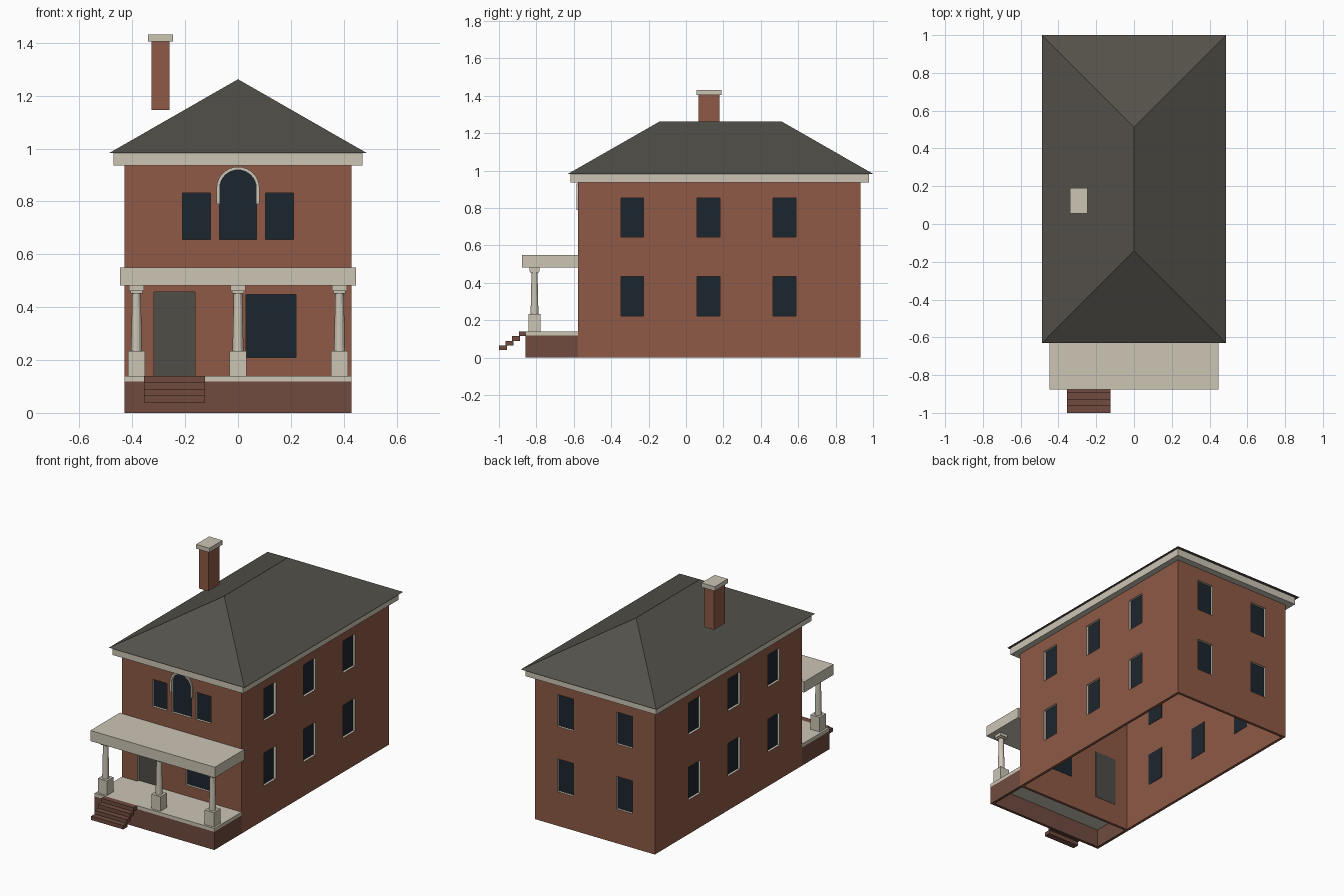
import bpy, bmesh, math
from mathutils import Matrix, Vector

cube = bpy.data.objects.get("Cube")
if cube:
    bpy.data.objects.remove(cube, do_unlink=True)


def material(name, rgb):
    lin = [((c / 255 + 0.055) / 1.055) ** 2.4 for c in rgb] + [1]
    m = bpy.data.materials.new(name)
    m.use_nodes = True
    m.diffuse_color = lin
    bsdf = m.node_tree.nodes["Principled BSDF"]
    bsdf.inputs["Base Color"].default_value = lin
    bsdf.inputs["Roughness"].default_value = 0.9
    return m


BRICK = material("brick", (142, 90, 70))
DARK_BRICK = material("dark brick", (112, 75, 63))
CREAM = material("cream trim", (204, 197, 181))
SLATE = material("slate roof", (84, 81, 74))
GLASS = material("window glass", (28, 38, 46))
DOOR = material("door grey", (78, 77, 70))


def box(bm, lo, hi):
    lo, hi = Vector(lo), Vector(hi)
    mat = Matrix.Translation((lo + hi) / 2) @ Matrix.Diagonal((hi - lo).to_4d())
    mat[3][3] = 1
    bmesh.ops.create_cube(bm, size=1, matrix=mat)


def prism(bm, outline, y0, y1):
    """Extrude an x-z outline along y."""
    face = bm.faces.new([bm.verts.new((x, y0, z)) for x, z in outline])
    ext = bmesh.ops.extrude_face_region(bm, geom=[face], use_keep_orig=True)
    verts = [g for g in ext["geom"] if isinstance(g, bmesh.types.BMVert)]
    bmesh.ops.translate(bm, verts=verts, vec=(0, y1 - y0, 0))


def finish(name, bm, *mats, index=0):
    bmesh.ops.recalc_face_normals(bm, faces=bm.faces)
    for f in bm.faces:
        f.material_index = index
    me = bpy.data.meshes.new(name)
    bm.to_mesh(me)
    bm.free()
    ob = bpy.data.objects.new(name, me)
    bpy.context.collection.objects.link(ob)
    for m in mats:
        me.materials.append(m)
    return ob


def block(name, lo, hi, *mats):
    bm = bmesh.new()
    box(bm, lo, hi)
    return finish(name, bm, *mats)


def cut(target, cutter):
    mod = target.modifiers.new("cut", "BOOLEAN")
    mod.operation, mod.solver, mod.object = "DIFFERENCE", "EXACT", cutter
    bpy.context.view_layer.objects.active = target
    bpy.ops.object.modifier_apply(modifier=mod.name)
    bpy.data.objects.remove(cutter, do_unlink=True)


# House shell, open underneath
W, FRONT, BACK, T = 0.43, -0.578, 0.934, 0.018
walls = block("brick_walls", (-W, FRONT, 0), (W, BACK, 0.96), BRICK, CREAM)
cut(walls, block("room_cutter", (T - W, FRONT + T, -0.1),
                 (W - T, BACK - T, 0.93), BRICK, CREAM))

# Openings: wall, centre along the wall, width, bottom, top
UPPER, LOWER = (0.645, 0.853), (0.222, 0.435)
windows = [("front", 0.125, 0.19, 0.21, 0.447)]
windows += [("front", s * 0.157, 0.106, 0.655, 0.832) for s in (-1, 1)]
for rows in (UPPER, LOWER):
    windows += [(side, y, 0.122, *rows) for side in ("left", "right")
                for y in (-0.287, 0.121, 0.527)]
    windows += [("back", s * 0.212, 0.115, *rows) for s in (-1, 1)]
door = ("front", -0.24, 0.156, 0.14, 0.458)


def opening(bm, spec, out, inn):
    """Box over an opening from `out` outside the wall to `inn` inside it."""
    wall, c, w, z0, z1 = spec
    plane, sign = {"front": (FRONT, -1), "back": (BACK, 1),
                   "left": (W, 1), "right": (-W, -1)}[wall]
    d = sorted((plane + sign * out, plane - sign * inn))
    u = (c - w / 2, c + w / 2)
    pair = zip(u, d) if wall in ("front", "back") else zip(d, u)
    (x0, y0), (x1, y1) = pair
    box(bm, (x0, y0, z0), (x1, y1, z1))


def arch(r, bottom, spring=0.85, n=16):
    top = [(r * math.cos(math.pi * i / n), spring + r * math.sin(math.pi * i / n))
           for i in range(n + 1)]
    return [(r, bottom)] + top + [(-r, bottom)]


bm = bmesh.new()
for spec in windows + [door]:
    opening(bm, spec, 0.05, 0.05)
prism(bm, arch(0.07, 0.655), FRONT - 0.05, FRONT + 0.05)
cut(walls, finish("opening_cutter", bm, BRICK, CREAM, index=1))

# Panes and door set at the back of each opening
bm = bmesh.new()
for spec in windows:
    opening(bm, spec, -T + 0.003, T + 0.002)
prism(bm, arch(0.07, 0.655), FRONT + T - 0.003, FRONT + T + 0.002)
finish("window_panes", bm, GLASS)
bm = bmesh.new()
opening(bm, door, -T + 0.003, T + 0.002)
finish("front_door", bm, DOOR)

# Trim around the arched window
bm = bmesh.new()
prism(bm, arch(0.081, 0.79) + arch(0.069, 0.79)[::-1], FRONT - 0.008, FRONT + 0.004)
finish("arch_trim", bm, CREAM)

# Eaves and hip roof
block("eaves_band", (-0.47, -0.618, 0.936), (0.47, 0.978, 0.985), CREAM)
bm = bmesh.new()
eave = [bm.verts.new((x, y, 0.983)) for x, y in
        ((-0.487, -0.63), (0.487, -0.63), (0.487, 1), (-0.487, 1))]
ridge = [bm.verts.new((0, y, 1.262)) for y in (-0.142, 0.512)]
a, b, c, d = eave
for f in ((a, b, ridge[0]), (b, c, ridge[1], ridge[0]), (c, d, ridge[1]),
          (d, a, ridge[0], ridge[1]), (d, c, b, a)):
    bm.faces.new(f)
finish("hip_roof", bm, SLATE)

# Chimney
block("chimney_stack", (-0.327, 0.066, 1.145), (-0.259, 0.18, 1.405), BRICK)
block("chimney_cap", (-0.34, 0.056, 1.404), (-0.245, 0.19, 1.432), CREAM)

# Porch base, floor and roof
base = block("porch_base", (-W, -0.857, 0), (W, FRONT, 0.118), DARK_BRICK)
cut(base, block("base_cutter", (T - W, -0.857 + T, -0.1),
                (W - T, FRONT + 0.1, 0.2), DARK_BRICK))
block("porch_floor", (-W, -0.857, 0.118), (W, FRONT, 0.14), CREAM)
block("porch_roof", (-0.447, -0.877, 0.481), (0.447, FRONT + 0.004, 0.55), CREAM)

# Porch columns
PY = -0.81
for name, x in (("right", -0.384), ("middle", 0), ("left", 0.384)):
    bm = bmesh.new()
    for half, z0, z1 in ((0.033, 0.14, 0.234), (0.028, 0.461, 0.481),
                         (0.022, 0.452, 0.461)):
        box(bm, (x - half, PY - half, z0), (x + half, PY + half, z1))
    bmesh.ops.create_cone(bm, cap_ends=True, segments=12, radius1=0.021,
                          radius2=0.016, depth=0.22,
                          matrix=Matrix.Translation((x, PY, 0.343)))
    finish(name + "_porch_column", bm, CREAM)

# Front steps
bm = bmesh.new()
for i in range(4):
    y, z = -1 + i * 0.0355, 0.04 + i * 0.025
    box(bm, (-0.355, y, z), (-0.125, y + 0.042, z + 0.025))
finish("front_steps", bm, DARK_BRICK)
